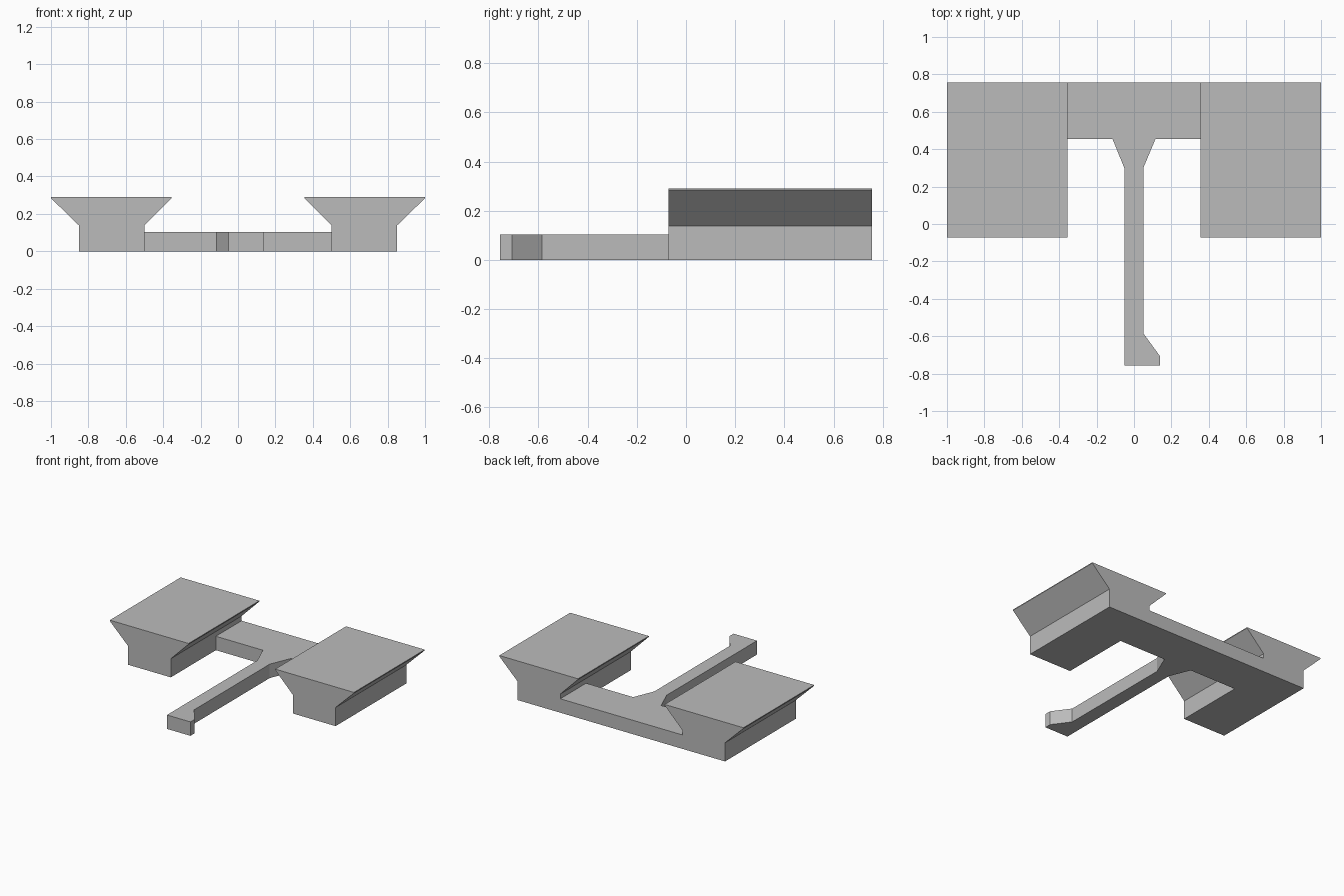
import bpy
import bmesh
from mathutils import Vector

cube = bpy.data.objects.get("Cube")
if cube:
    bpy.data.objects.remove(cube, do_unlink=True)

# Single grey finish
grey = bpy.data.materials.new("plain_grey")
grey.use_nodes = True
colour = (0.5, 0.5, 0.5, 1)
grey.diffuse_color = colour
grey.node_tree.nodes["Principled BSDF"].inputs["Base Color"].default_value = colour


def extrude_profile(name, points, offset):
    """Extrude a closed outline of 3D points into a flat-shaded solid."""
    bm = bmesh.new()
    face = bm.faces.new([bm.verts.new(p) for p in points])
    result = bmesh.ops.extrude_face_region(bm, geom=[face], use_keep_orig=True)
    verts = [g for g in result["geom"] if isinstance(g, bmesh.types.BMVert)]
    bmesh.ops.translate(bm, verts=verts, vec=Vector(offset))
    bmesh.ops.recalc_face_normals(bm, faces=bm.faces)
    mesh = bpy.data.meshes.new(name)
    bm.to_mesh(mesh)
    bm.free()
    mesh.materials.append(grey)
    obj = bpy.data.objects.new(name, mesh)
    bpy.context.collection.objects.link(obj)
    return obj


back, front, wing_front = 0.757, -0.757, -0.072
bar_front, bar_height = 0.455, 0.103

# Flared pedestals: narrow foot, sloped sides, thin lip under the top
flare = [(0.5, 0), (0.85, 0), (0.85, 0.138), (1, 0.284), (1, 0.29),
         (0.355, 0.29), (0.355, 0.284), (0.5, 0.138)]
for name, side in (("left_pedestal", 1), ("right_pedestal", -1)):
    extrude_profile(name, [(side * x, wing_front, z) for x, z in flare],
                    (0, back - wing_front, 0))

# Crossbar with a gusseted stem ending in a one-sided hook
outline = [(-0.5, back), (-0.5, bar_front), (-0.115, bar_front), (-0.052, 0.3),
           (-0.052, front), (0.14, front), (0.14, -0.708), (0.05, -0.585),
           (0.05, 0.3), (0.115, bar_front), (0.5, bar_front), (0.5, back)]
extrude_profile("crossbar_and_hooked_stem", [(x, y, 0) for x, y in outline],
                (0, 0, bar_height))
